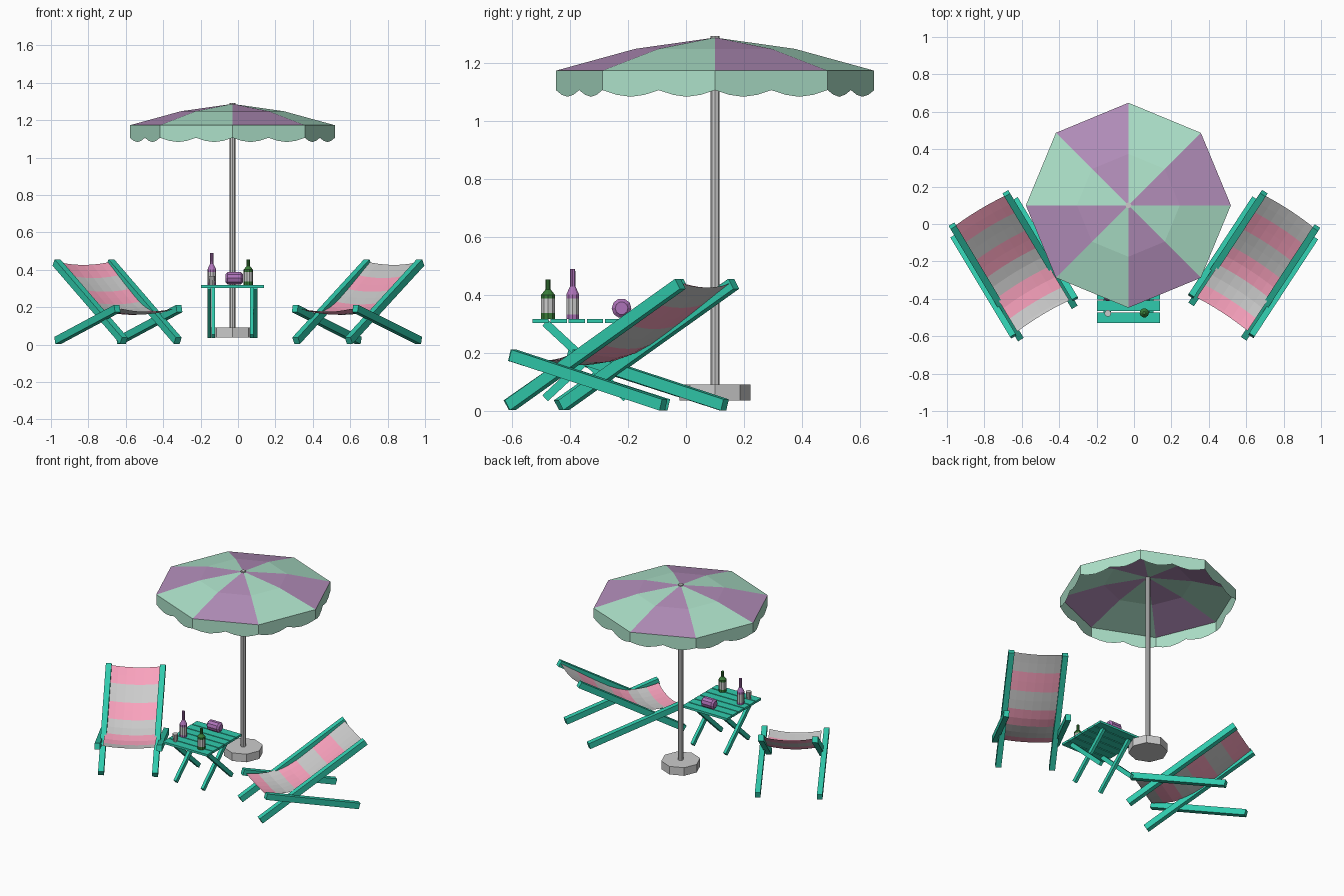
import bpy, bmesh, math
from mathutils import Vector

if "Cube" in bpy.data.objects:
    bpy.data.objects.remove(bpy.data.objects["Cube"])


def mat(name, r, g, b):
    m = bpy.data.materials.new(name)
    m.diffuse_color = (r, g, b, 1)
    m.use_nodes = True
    m.node_tree.nodes["Principled BSDF"].inputs["Base Color"].default_value = m.diffuse_color
    return m


WOOD = mat("green_wood", 0.03, 0.60, 0.42)
MINT = mat("mint_cloth", 0.42, 0.76, 0.59)
PLUM = mat("plum_cloth", 0.45, 0.27, 0.49)
PINK = mat("pink_cloth", 0.95, 0.36, 0.51)
WHITE = mat("pale_cloth", 0.75, 0.75, 0.75)
GLASS_P = mat("purple_glass", 0.42, 0.17, 0.48)
GLASS_G = mat("dark_green_glass", 0.04, 0.20, 0.04)


def mesh(name, verts, faces, mats=(), idx=None):
    me = bpy.data.meshes.new(name)
    me.from_pydata([tuple(v) for v in verts], [], faces)
    for m in mats:
        me.materials.append(m)
    if idx:
        for p, i in zip(me.polygons, idx):
            p.material_index = i
    me.update()
    o = bpy.data.objects.new(name, me)
    bpy.context.collection.objects.link(o)
    return o


def beam(name, p, q, w, h, m=WOOD):
    """Square bar from p to q: w wide (level), h deep."""
    p, q = Vector(p), Vector(q)
    d = (q - p).normalized()
    s = d.cross(Vector((0, 0, 1))).normalized()
    n = s.cross(d)
    vs = [e + s * a * w / 2 + n * b * h / 2 for e in (p, q)
          for a, b in ((-1, -1), (1, -1), (1, 1), (-1, 1))]
    fs = [(3, 2, 1, 0), (4, 5, 6, 7)] + [(i, (i + 1) % 4, (i + 1) % 4 + 4, i + 4) for i in range(4)]
    return mesh(name, vs, fs, [m])


def lathe(name, loc, prof, n, mats=(), bands=None, axis='z'):
    """Turned part; prof is (radius, height), bands gives a material per ring."""
    vs, fs, idx = [], [], []
    for r, z in prof:
        for k in range(n):
            a = 2 * math.pi * k / n
            c = (r * math.cos(a), r * math.sin(a), z)
            if axis == 'x':
                c = (c[2], c[0], c[1])
            vs.append(Vector(loc) + Vector(c))
    for j in range(len(prof) - 1):
        for k in range(n):
            k2 = (k + 1) % n
            fs.append((j * n + k, j * n + k2, j * n + n + k2, j * n + n + k))
            idx.append(bands[j] if bands else 0)
    fs += [tuple(range(n))[::-1], tuple(range(len(vs) - n, len(vs)))]
    idx += [idx[0], idx[-1]]
    return mesh(name, vs, fs, mats, idx)


# Parasol: pole, base, striped canopy
C = Vector((-0.03, 0.10, 0))
lathe("parasol_pole", C, [(0.016, 0.05), (0.016, 1.292)], 8)
lathe("parasol_base", C, [(0.122, 0.037), (0.122, 0.092)], 8)


def rim(k, r, z):
    a = math.radians(45 * k)
    return C + Vector((r * math.cos(a), r * math.sin(a), z))


verts = [C + Vector((0, 0, 1.287))]
verts += [rim(k, 0.275, 1.248) for k in range(8)] + [rim(k, 0.548, 1.173) for k in range(8)]
faces, idx = [], []
for k in range(8):
    k2 = (k + 1) % 8
    faces += [(0, 1 + k, 1 + k2), (1 + k, 9 + k, 9 + k2, 1 + k2)]
    idx += [(k + 1) % 2] * 2
mesh("parasol_canopy", verts, faces, [MINT, PLUM], idx)

# Scalloped valance, two scallops on each side
DROP = (1.106, 1.090, 1.083, 1.090)
verts, faces = [], []
for k in range(8):
    for j in range(8):
        p = rim(k, 0.548, 0).lerp(rim(k + 1, 0.548, 0), j / 8)
        verts += [p + Vector((0, 0, 1.173)), p + Vector((0, 0, DROP[j % 4]))]
n = len(verts)
for i in range(0, n, 2):
    faces.append((i, i + 1, (i + 3) % n, (i + 2) % n))
mesh("parasol_valance", verts, faces, [MINT])

# Folding table: slats along x, crossed legs
TX, TY = -0.03, -0.345
for i in range(6):
    y = -0.532 + 0.0625 * (i + 0.5)
    beam(f"table_slat_{i}", (TX - 0.168, y, 0.311), (TX + 0.168, y, 0.311), 0.056, 0.015)
for s in (-1, 1):
    xo, xi = TX + s * 0.124, TX + s * 0.103
    beam("table_leg_outer", (xo, TY - 0.14, 0.305), (xo, TY + 0.14, 0.045), 0.02, 0.028)
    beam("table_leg_inner", (xi, TY + 0.14, 0.305), (xi, TY - 0.14, 0.045), 0.02, 0.028)

# Things on the table
lathe("purple_bottle", (-0.14, -0.39, 0.318),
      [(0.023, 0), (0.023, 0.015), (0.023, 0.07), (0.023, 0.085), (0.010, 0.112), (0.009, 0.172)],
      10, [GLASS_P, WHITE], [0, 1, 0, 0, 0])
lathe("green_bottle", (0.055, -0.475, 0.318),
      [(0.025, 0), (0.025, 0.02), (0.025, 0.07), (0.025, 0.083), (0.009, 0.102), (0.009, 0.136)],
      10, [GLASS_G, WHITE], [0, 1, 0, 0, 0])
lathe("drinking_glass", (-0.14, -0.478, 0.318), [(0.014, 0), (0.018, 0.05)], 10)
lathe("rolled_towel", (-0.02, -0.222, 0.355),
      [(0.022, -0.047), (0.034, -0.036), (0.034, 0.036), (0.022, 0.047)], 10, [GLASS_P], axis='x')


# Deck chair: u runs from the front foot to the head end, v across
def deck_chair(side, ox, oy, turn, first):
    a = math.radians(turn)
    U = Vector((side * math.sin(a), math.cos(a), 0))
    V = Vector((math.cos(a), -side * math.sin(a), 0))
    O = Vector((ox, oy, 0))

    def at(u, v, z):
        return O + U * u + V * v + Vector((0, 0, z))

    for s in (-1, 1):
        beam("chair_back_rail", at(0.008, s * 0.168, 0.021), at(0.708, s * 0.168, 0.439), 0.036, 0.04)
        beam("chair_leg", at(0.035, s * 0.193, 0.193), at(0.655, s * 0.193, 0.022), 0.034, 0.04)

    # striped sling, sagging between the rails
    path = [(0.70, 0.442), (0.648, 0.408), (0.595, 0.372), (0.54, 0.335), (0.485, 0.299),
            (0.43, 0.264), (0.375, 0.231), (0.315, 0.203), (0.255, 0.184), (0.19, 0.175),
            (0.125, 0.177), (0.06, 0.188), (0.045, 0.192)]
    m = 6
    verts, faces, idx = [], [], []
    for u, z in path:
        for j in range(m + 1):
            t = j / m * 2 - 1
            sag = 0.016 * (1 - t * t)
            verts.append(at(u + sag * 0.5, t * 0.162, z - sag))
    for i in range(len(path) - 1):
        for j in range(m):
            b = i * (m + 1) + j
            faces.append((b, b + m + 1, b + m + 2, b + 1))
            idx.append((i // 2 + first) % 2)
    mesh("chair_sling", verts, faces, [WHITE, PINK], idx)


deck_chair(1, 0.447, -0.52, 33.2, 0)
deck_chair(-1, -0.462, -0.53, 31.0, 1)
